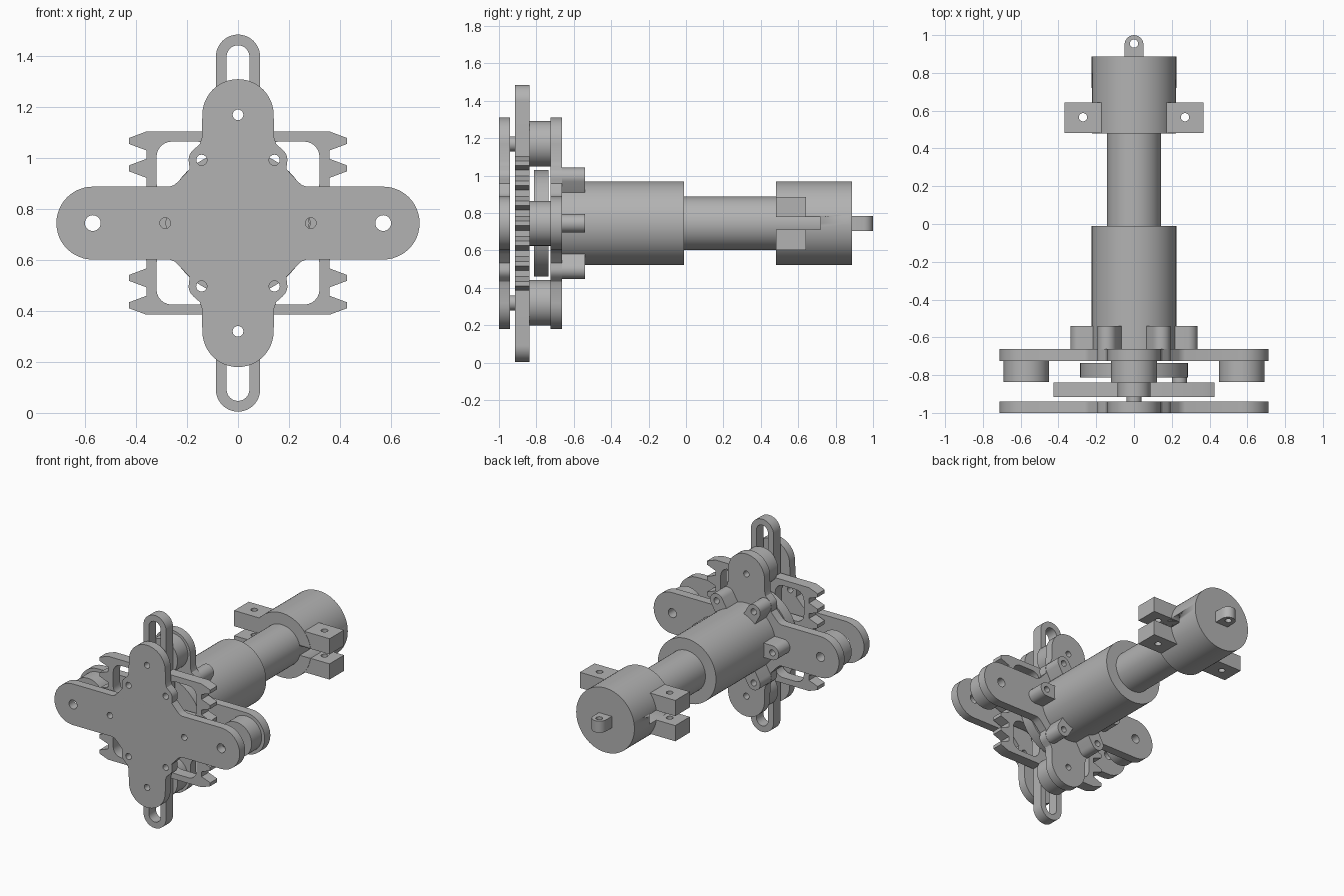
import bpy, bmesh
from math import sin, cos, pi, radians
from mathutils import Matrix

cube = bpy.data.objects.get("Cube")
if cube:
    bpy.data.objects.remove(cube, do_unlink=True)

ZC = 0.745      # height of the main axis

grey = bpy.data.materials.new("machine grey")
grey.use_nodes = True
COLOUR = (0.45, 0.45, 0.45, 1)
grey.diffuse_color = COLOUR
grey.node_tree.nodes["Principled BSDF"].inputs["Base Color"].default_value = COLOUR


# ---------- 2D profile helpers ----------
def arc(cx, cy, r, a0=0, a1=360, n=12):
    return [(cx + r * cos(radians(a0 + (a1 - a0) * i / n)),
             cy + r * sin(radians(a0 + (a1 - a0) * i / n))) for i in range(n + 1)]


def circle(cx, cy, r, n=64):
    return arc(cx, cy, r, n=n)[:-1]


def slot(x0, y0, x1, y1, r, turn):
    """Stadium between two centres; turn is the direction from first to second."""
    return arc(x1, y1, r, turn - 90, turn + 90) + arc(x0, y0, r, turn + 90, turn + 270)


def rounded_rect(x0, y0, x1, y1, r):
    return (arc(x1 - r, y1 - r, r, 0, 90, 6) + arc(x0 + r, y1 - r, r, 90, 180, 6)
            + arc(x0 + r, y0 + r, r, 180, 270, 6) + arc(x1 - r, y0 + r, r, 270, 360, 6))


def four_way(quarter):
    """Mirror a quarter outline into a closed loop without doubled points."""
    loop = quarter + [(-x, y) for x, y in reversed(quarter)]
    loop += [(-x, -y) for x, y in quarter] + [(x, -y) for x, y in reversed(quarter)]
    return [p for i, p in enumerate(loop)
            if abs(p[0] - loop[i - 1][0]) + abs(p[1] - loop[i - 1][1]) > 1e-5]


# ---------- solid from an outline with holes ----------
def solid(name, outline, start, end, holes=(), upright=False):
    """Extrude along y (profile in x,z about the axis) or along z (profile in x,y)."""
    curve = bpy.data.curves.new(name, 'CURVE')
    curve.dimensions = '2D'
    curve.fill_mode = 'BOTH'
    curve.extrude = (end - start) / 2
    for pts in [outline, *holes]:
        spline = curve.splines.new('POLY')
        spline.points.add(len(pts) - 1)
        for p, (u, v) in zip(spline.points, pts):
            p.co = (u, v, 0, 1)
        spline.use_cyclic_u = True
    temp = bpy.data.objects.new(name + " curve", curve)
    bpy.context.collection.objects.link(temp)
    deps = bpy.context.evaluated_depsgraph_get()
    mesh = bpy.data.meshes.new_from_object(temp.evaluated_get(deps))
    bpy.data.objects.remove(temp, do_unlink=True)
    bpy.data.curves.remove(curve)

    bm = bmesh.new()
    bm.from_mesh(mesh)
    bmesh.ops.remove_doubles(bm, verts=bm.verts, dist=1e-5)
    mid = (start + end) / 2
    for v in bm.verts:
        x, y, w = v.co
        v.co = (x, y, w + mid) if upright else (x, w + mid, y + ZC)
    bmesh.ops.recalc_face_normals(bm, faces=bm.faces)
    bm.to_mesh(mesh)
    bm.free()
    mesh.name = name
    mesh.materials.clear()
    mesh.materials.append(grey)
    obj = bpy.data.objects.new(name, mesh)
    bpy.context.collection.objects.link(obj)
    bpy.ops.object.select_all(action='DESELECT')
    obj.select_set(True)
    bpy.context.view_layer.objects.active = obj
    bpy.ops.object.shade_smooth_by_angle(angle=radians(30))
    return obj


# ---------- cross plates ----------
ARM, POST, BOLT, BORE = 0.57, 0.425, 0.286, 0.021
bolts = [(BOLT * cos(k * pi / 3), BOLT * sin(k * pi / 3)) for k in range(6)]

plate = four_way(
    arc(ARM, 0, 0.143, 0, 90)
    + [(0.27, 0.143), (0.25, 0.15), (0.235, 0.163), (0.19, 0.212)]
    + arc(0.143, 0.248, 0.051, -15, 50, 5)
    + [(0.15, 0.31), (0.142, 0.335)]
    + arc(0, POST, 0.14, 0, 90))
plate_holes = [circle(s * ARM, 0, 0.031, 24) for s in (1, -1)]
plate_holes += [circle(0, s * POST, BORE, 24) for s in (1, -1)]
plate_holes += [circle(x, z, BORE, 24) for x, z in bolts]
solid("front_plate", plate, -1.0, -0.94, plate_holes)
solid("back_plate", plate, -0.725, -0.663, plate_holes)

# ---------- spacers and guide posts between the plates ----------
for s, side, level in ((1, "left", "upper"), (-1, "right", "lower")):
    solid(side + "_spacer", circle(s * ARM, 0, 0.12), -0.836, -0.725,
          [circle(s * ARM, 0, 0.031, 24)])
    solid(level + "_spacer", circle(0, s * POST, 0.122), -0.838, -0.725,
          [circle(0, s * POST, BORE, 24)])
    solid(level + "_guide_post", circle(0, s * POST, 0.04, 32), -0.94, -0.838,
          [circle(0, s * POST, BORE, 24)])

# ---------- sliding yoke with toothed sides and end slots ----------
PITCH, ROOT, TIP = 0.1075, 0.36, 0.427
quarter = [(TIP, 0), (TIP, 0.012), (ROOT, 0.037)]
for k in range(1, 4):
    for x, dz in ((ROOT, -0.037), (TIP, -0.012), (TIP, 0.012), (ROOT, 0.037)):
        quarter.append((x, k * PITCH + dz))
quarter += [(0.087, quarter[-1][1])] + arc(0, 0.653, 0.087, 0, 90)
openings = [slot(-0.24, 0, 0.24, 0, 0.043, 0)]
window = rounded_rect(0.1, 0.1, 0.32, 0.32, 0.06)
for s in (1, -1):
    openings.append(slot(0, s * 0.2, 0, s * 0.653, 0.045, s * 90))
    openings += [[(s * x, t * z) for x, z in window] for t in (1, -1)]
solid("toothed_yoke", four_way(quarter), -0.915, -0.838, openings)

# ---------- crank ----------
solid("crank_disc", circle(0, 0, 0.285), -0.812, -0.735)
solid("crank_pin", circle(0.24, 0, 0.04, 32), -0.91, -0.812)
solid("crank_hub", circle(0, 0, 0.06, 32), -0.735, -0.725)

# ---------- motor body, bolt lugs and shaft ----------
solid("motor_body", circle(0, 0, 0.224), -0.663, -0.01)
for k, (x, z) in enumerate(bolts):
    solid("bolt_lug_%d" % (k + 1), slot(x * 0.6, z * 0.6, x, z, 0.05, k * 60),
          -0.663, -0.54, [circle(x, z, BORE, 24)])
solid("shaft", circle(0, 0, 0.143), -0.02, 0.73)

# ---------- rear clamp with slit ----------
clamp = solid("rear_clamp", circle(0, 0, 0.224), 0.48, 0.887)
slit = solid("slit_cutter", [(-0.5, 0.4), (0.5, 0.4), (0.5, 0.72), (-0.5, 0.72)],
             ZC - 0.033, ZC + 0.033, upright=True)
slit.hide_render = True
slit.hide_viewport = True
slit.display_type = 'WIRE'
cut = clamp.modifiers.new("slit", 'BOOLEAN')
cut.operation = 'DIFFERENCE'
cut.solver = 'EXACT'
cut.object = slit
bpy.context.view_layer.objects.active = clamp
bpy.ops.object.modifier_apply(modifier=cut.name)
bpy.data.objects.remove(slit, do_unlink=True)

# ---------- clamp ears ----------
for s, side in ((1, "left"), (-1, "right")):
    ear = [(s * x, y) for x, y in ((0.15, 0.482), (0.367, 0.482), (0.367, 0.642), (0.15, 0.642))]
    for low, high, level in ((0.033, 0.142, "upper"), (-0.142, -0.033, "lower")):
        solid(side + "_" + level + "_ear", ear, ZC + low, ZC + high,
              [circle(s * 0.27, 0.565, 0.022, 24)], upright=True)

# ---------- rear eyelet ----------
solid("rear_eyelet", slot(0, 0.87, 0, 0.95, 0.05, 90), ZC - 0.04, ZC + 0.04,
      [circle(0, 0.955, 0.022, 24)], upright=True)
